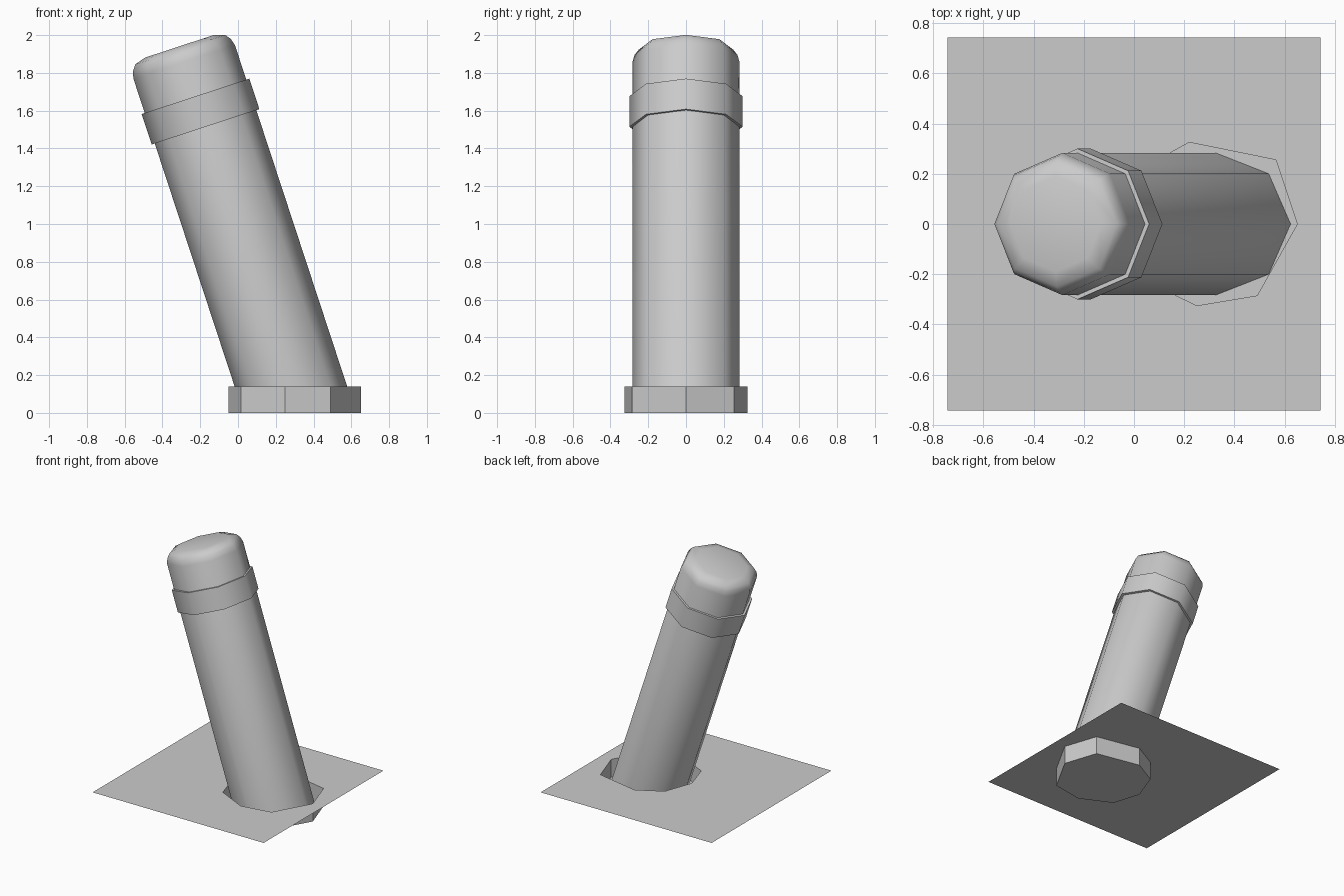
import bpy, bmesh, math
from mathutils import Matrix, Vector

if "Cube" in bpy.data.objects:
    bpy.data.objects.remove(bpy.data.objects["Cube"])

GROUND = 0.14
TILT = math.radians(18.2)
SIDES = 8
R = 0.283
# Local axis of the leaning post: origin at its centre on the ground sheet
LEAN = Matrix.Translation((0.28, 0, GROUND)) @ Matrix.Rotation(-TILT, 4, 'Y')


def finish(name, bm, smooth=None):
    bmesh.ops.recalc_face_normals(bm, faces=bm.faces)
    mesh = bpy.data.meshes.new(name)
    bm.to_mesh(mesh)
    bm.free()
    ob = bpy.data.objects.new(name, mesh)
    bpy.context.collection.objects.link(ob)
    if smooth:
        bpy.ops.object.select_all(action='DESELECT')
        ob.select_set(True)
        bpy.context.view_layer.objects.active = ob
        bpy.ops.object.shade_smooth_by_angle(angle=math.radians(smooth))
    return ob


def ring(bm, r, h):
    return [bm.verts.new(LEAN @ Vector((r * math.cos(a), r * math.sin(a), h)))
            for a in (2 * math.pi * i / SIDES for i in range(SIDES))]


def bridge(bm, a, b):
    n = len(a)
    for i in range(n):
        bm.faces.new((a[i], a[(i + 1) % n], b[(i + 1) % n], b[i]))


# Leaning post with a rounded top, foot cut level with the pit floor
bm = bmesh.new()
loops = [ring(bm, r, h) for r, h in
         ((R, 0), (R, 1.81), (0.272, 1.848), (0.25, 1.877), (0.19, 1.895))]
axis = LEAN.to_3x3() @ Vector((0, 0, 1))
for v in loops[0]:
    v.co += axis * ((0.002 - v.co.z) / axis.z)
for a, b in zip(loops, loops[1:]):
    bridge(bm, a, b)
bm.faces.new(loops[0])
bm.faces.new(loops[-1])
finish("post", bm, 50)

# Raised collar band
bm = bmesh.new()
loops = [ring(bm, r, h) for r, h in
         ((R - 0.005, 1.447), (0.3, 1.447), (0.3, 1.617), (R - 0.005, 1.617))]
for i in range(4):
    bridge(bm, loops[i], loops[(i + 1) % 4])
finish("collar", bm, 50)

# Irregular pit outline
HOLE = [(0.65, 0), (0.565, 0.255), (0.22, 0.325), (0.03, 0.22),
        (-0.05, 0), (0.015, -0.21), (0.25, -0.325), (0.49, -0.285)]

# Ground sheet with the hole
bm = bmesh.new()
S = 0.743
edges = []
for outline in ([(-S, -S), (S, -S), (S, S), (-S, S)], HOLE):
    vs = [bm.verts.new((x, y, GROUND)) for x, y in outline]
    edges += [bm.edges.new((vs[i - 1], vs[i])) for i in range(len(vs))]
bmesh.ops.triangle_fill(bm, use_beauty=True, edges=edges, normal=(0, 0, 1))
ground = finish("ground_sheet", bm)

# Pit walls and floor
bm = bmesh.new()
top, bottom = ([bm.verts.new((x, y, z)) for x, y in HOLE] for z in (GROUND, 0))
bridge(bm, top, bottom)
bm.faces.new(bottom)
finish("pit", bm)
